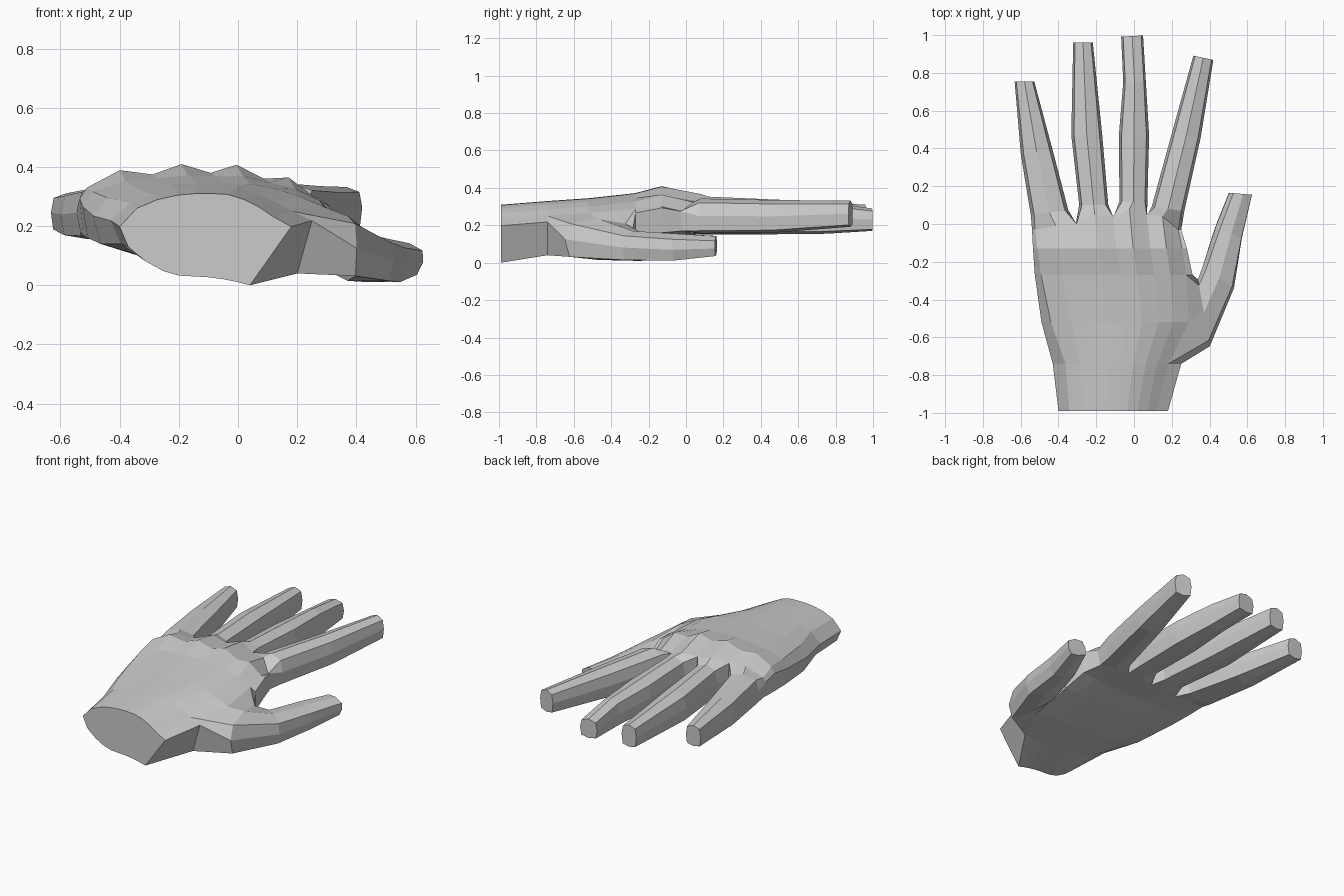
import bpy, bmesh
from math import cos, sin, radians
from mathutils import Vector

if "Cube" in bpy.data.objects:
    bpy.data.objects.remove(bpy.data.objects["Cube"])

bm = bmesh.new()

# Fractions across the palm: finger edges (even) and knuckle lines (odd)
COLS = [0, .145, .29, .417, .545, .66, .78, .89, 1]
# Eight-sided digit cross-section: (across, up)
OCT = [(-.82, .76), (0, 1), (.82, .76), (1, 0), (.86, -.85), (0, -1), (-.86, -.85), (-1, 0)]
# Palm rings, wrist to finger roots: y, left, right, top, bottom, corner inset, knuckle bump,
# right limit of the underside, rise of its left edge, rise of its right edge
PALM = [
    (-.99, -.40, .18, .31, .03, .10, 0, .04, .10, -.03),
    (-.74, -.43, .25, .33, .05, .10, 0, .20, .09, -.01),
    (-.52, -.49, .34, .345, .07, .06, 0, .30, .07, -.02),
    (-.27, -.525, .31, .37, .11, .04, .003, .29, .05, .0),
    (-.13, -.535, .28, .395, .14, .03, .015, .27, .03, .02),
    (.00, -.54, .25, .36, .15, .02, .010, .24, .03, .02),
]
WEB_Y = [-.03, -.01, .0, .05, .04, .08, .05, .04, -.03]


def palm_ring(y, xl, xr, zt, zb, inset, bump, br, rise_l, rise_r, last=False):
    top, bottom = [], []
    bl = xl + (xr - xl) * inset * .5
    for j, u in enumerate(COLS):
        web = WEB_Y[j] if last else 0
        x = xl + (xr - xl) * (inset + (1 - 2 * inset) * u)
        t = 2 * u - 1
        arch = abs(t) ** 2.5 * .05 + max(0, u - .7) * .1
        top.append((x, y + web, zt - arch + (bump if j % 2 else -bump)))
        rise = t * t * (rise_l if t < 0 else rise_r)
        bottom.append((bl + (br - bl) * u, y + web * .6, zb + rise))
    zm = zb + (zt - zb) * .6
    dy = -.03 if last else 0
    pts = top + [(xr, y + dy, zm)] + bottom[::-1] + [(xl, y + dy, zm)]
    return [bm.verts.new(p) for p in pts]


def digit(loop, sections, rolls=(0, 0, 0, 0)):
    """Extend an eight-vertex opening through sections (x, y, z, half width, half height, angle)."""
    for (x, y, z, w, h, ang), roll in zip(sections, rolls):
        a, r = radians(ang), radians(roll)
        side = Vector((cos(a), sin(a), 0))
        ring = []
        for u, v in OCT:
            p, q = w * u, h * v
            across, up = p * cos(r) - q * sin(r), p * sin(r) + q * cos(r)
            ring.append(bm.verts.new(Vector((x, y, z + up)) + side * across))
        for k in range(8):
            n = (k + 1) % 8
            bm.faces.new((loop[k], loop[n], ring[n], ring[k]))
        loop = ring
    bm.faces.new(loop)


# Palm and back of the hand, leaving an opening for the thumb
rings = [palm_ring(*p, last=(p is PALM[-1])) for p in PALM]
for i in range(len(rings) - 1):
    r, s = rings[i], rings[i + 1]
    for k in range(20):
        if i in (1, 2) and k in (8, 9):
            continue
        n = (k + 1) % 20
        bm.faces.new((r[k], r[n], s[n], s[k]))
bm.faces.new(rings[0])

# Four fingers grown from the front ring, sharing their web edges
F = rings[-1]
mids = [F[19]]
for j in (2, 4, 6):
    mids.append(bm.verts.new((F[j].co + F[18 - j].co) / 2))
mids.append(F[9])
FINGERS = [
    [(-.447, .06, .245, .10, .092, 8), (-.515, .38, .24, .085, .083, 8), (-.58, .755, .245, .052, .066, 0)],
    [(-.213, .10, .25, .077, .10, 0), (-.25, .47, .245, .082, .093, 0), (-.27, .96, .24, .052, .07, 0)],
    [(-.003, .12, .253, .074, .10, 0), (0, .47, .245, .08, .093, 0),
     (.003, .75, .24, .06, .085, 0), (-.01, .995, .23, .058, .06, 3)],
    [(.18, .08, .25, .087, .093, -8), (.277, .47, .248, .077, .087, -10), (.367, .88, .262, .054, .07, -12)],
]
for f, sections in enumerate(FINGERS):
    a = 2 * f
    digit([F[a], F[a + 1], F[a + 2], mids[f + 1],
           F[16 - a], F[17 - a], F[18 - a], mids[f]], sections)

# Thumb grown from the side opening
A, B, C = rings[1:4]
digit([A[8], B[8], C[8], C[9], C[10], B[10], A[10], A[9]], [
    (.37, -.47, .125, .18, .11, 100),
    (.447, -.28, .09, .102, .08, 144),
    (.50, -.05, .085, .077, .072, 160),
    (.565, .16, .092, .062, .052, 175),
], (0, 5, 12, 15))

# Clean up and make the object
bmesh.ops.delete(bm, geom=[v for v in bm.verts if not v.link_faces], context='VERTS')
bmesh.ops.recalc_face_normals(bm, faces=bm.faces[:])
mesh = bpy.data.meshes.new("hand")
bm.to_mesh(mesh)
bm.free()
bpy.context.collection.objects.link(bpy.data.objects.new("hand", mesh))
